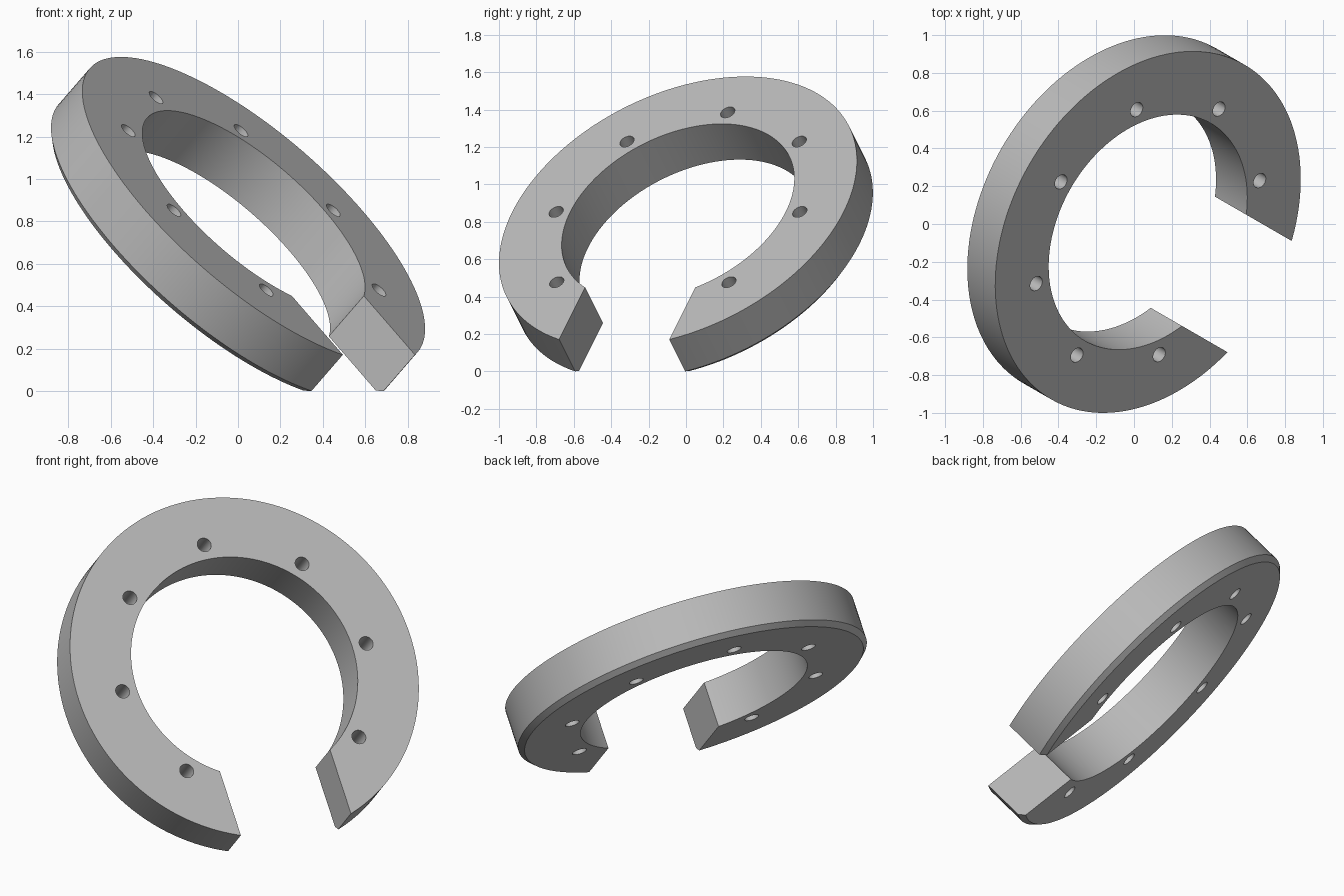
import bpy, bmesh
from math import radians, cos, sin, tau
from mathutils import Matrix, Vector

OUTER, INNER, THICK, CHAMFER = 1.023, 0.665, 0.27, 0.029
HALF_GAP, HOLE_CIRCLE, HOLE_R = 0.34, 0.752, 0.041
SEGMENTS = 144

default = bpy.data.objects.get("Cube")
if default:
    bpy.data.objects.remove(default, do_unlink=True)

# Plain grey metal
grey = bpy.data.materials.new("plain grey")
grey.use_nodes = True
colour = (0.5, 0.5, 0.5, 1)
grey.diffuse_color = colour
grey.node_tree.nodes["Principled BSDF"].inputs["Base Color"].default_value = colour


def make_object(name, bm):
    bmesh.ops.recalc_face_normals(bm, faces=bm.faces)
    mesh = bpy.data.meshes.new(name)
    bm.to_mesh(mesh)
    bm.free()
    mesh.materials.append(grey)
    obj = bpy.data.objects.new(name, mesh)
    bpy.context.collection.objects.link(obj)
    return obj


# Ring: a rectangular section, chamfered at its lower outer edge, swept round z
profile = [(INNER, 0), (OUTER, 0), (OUTER, CHAMFER - THICK),
           (OUTER - CHAMFER, -THICK), (INNER, -THICK)]
bm = bmesh.new()
loops = []
for i in range(SEGMENTS):
    a = tau * i / SEGMENTS
    loops.append([bm.verts.new((r * cos(a), r * sin(a), z)) for r, z in profile])
for i, loop in enumerate(loops):
    following = loops[(i + 1) % SEGMENTS]
    for j in range(len(profile)):
        k = (j + 1) % len(profile)
        bm.faces.new((loop[j], following[j], following[k], loop[k]))
ring = make_object("split_ring", bm)

# Cutter: a parallel-sided gap along +x and seven through holes
bm = bmesh.new()
bmesh.ops.create_cube(bm, size=1, matrix=Matrix.Translation((0.75, 0, -THICK / 2))
                      @ Matrix.Diagonal((1.1, 2 * HALF_GAP, 1, 1)))
for i in range(1, 8):
    a = tau * i / 8
    spot = Vector((HOLE_CIRCLE * cos(a), HOLE_CIRCLE * sin(a), -THICK / 2))
    bmesh.ops.create_cone(bm, cap_ends=True, segments=32, radius1=HOLE_R,
                          radius2=HOLE_R, depth=1, matrix=Matrix.Translation(spot))
cutter = make_object("gap_and_hole_cutter", bm)
cutter.hide_render = True

cut = ring.modifiers.new("gap and holes", 'BOOLEAN')
cut.operation = 'DIFFERENCE'
cut.solver = 'EXACT'
cut.object = cutter

bpy.ops.object.select_all(action='DESELECT')
ring.select_set(True)
bpy.context.view_layer.objects.active = ring
bpy.ops.object.modifier_apply(modifier=cut.name)
bpy.data.objects.remove(cutter, do_unlink=True)
bpy.ops.object.shade_smooth_by_angle(angle=radians(30))

# Tilt the ring so that the gap faces down and to the front
ring.rotation_euler = (0, radians(45), radians(-30))
ring.location = (0.074, -0.043, 0.853)
